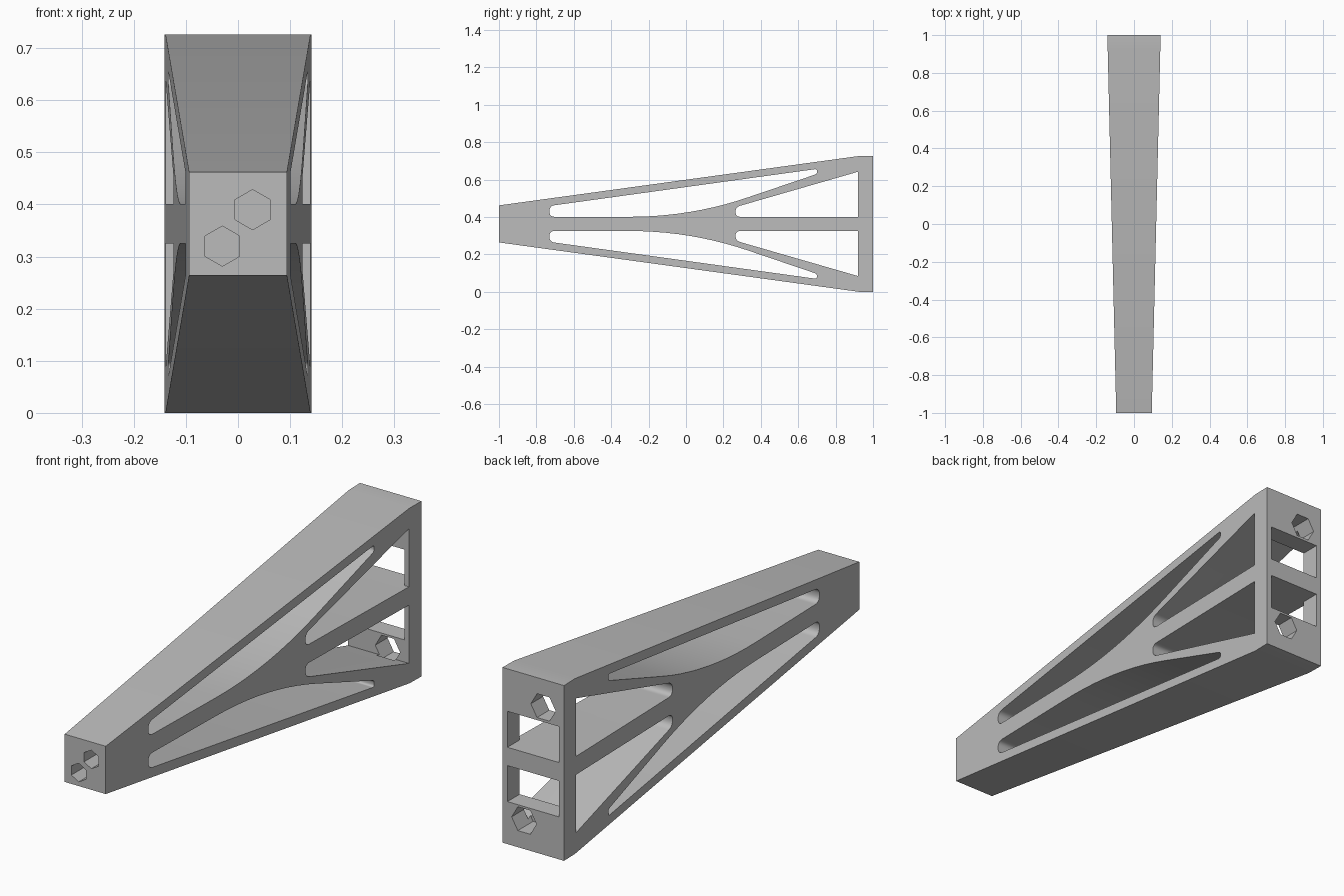
import bpy
import bmesh
import math
from mathutils import Vector, Matrix

if "Cube" in bpy.data.objects:
    bpy.data.objects.remove(bpy.data.objects["Cube"], do_unlink=True)

MID = 0.363      # height of the symmetry plane
HEIGHT = 2 * MID
BACK = 0.92      # inner face of the back plate

grey = bpy.data.materials.new("plain grey")
grey.use_nodes = True
grey.diffuse_color = (0.5, 0.5, 0.5, 1)
grey.node_tree.nodes["Principled BSDF"].inputs["Base Color"].default_value = (0.5, 0.5, 0.5, 1)


def half_width(y):
    return 0.094 + 0.0235 * (y + 1)


def rounded(corners, steps=10):
    """Round each (y, z, tangent length) corner with a short curve."""
    pts = []
    for i, (y, z, d) in enumerate(corners):
        c = Vector((y, z))
        if d == 0:
            pts.append(c)
            continue
        a = Vector(corners[i - 1][:2])
        b = Vector(corners[(i + 1) % len(corners)][:2])
        p, q = c + (a - c).normalized() * d, c + (b - c).normalized() * d
        for k in range(steps + 1):
            t = k / steps
            pts.append(p * (1 - t) ** 2 + c * 2 * t * (1 - t) + q * t * t)
    return pts


def mirrored(pts):
    return [(y, HEIGHT - z) for y, z in pts]


def prism(name, loop, offset):
    """Close a 3D loop and extrude it by the offset."""
    bm = bmesh.new()
    face = bm.faces.new([bm.verts.new(p) for p in loop])
    ext = bmesh.ops.extrude_face_region(bm, geom=[face])
    moved = [v for v in ext["geom"] if isinstance(v, bmesh.types.BMVert)]
    bmesh.ops.translate(bm, verts=moved, vec=offset)
    bmesh.ops.recalc_face_normals(bm, faces=bm.faces)
    mesh = bpy.data.meshes.new(name)
    bm.to_mesh(mesh)
    bm.free()
    mesh.materials.append(grey)
    obj = bpy.data.objects.new(name, mesh)
    bpy.context.collection.objects.link(obj)
    return obj


def side_cutter(name, pts):
    return prism(name, [(-0.3, y, z) for y, z in pts], (0.6, 0, 0))


def hex_cutter(name, x, z, radius, y, depth, turn):
    angles = [turn + k * math.pi / 3 for k in range(6)]
    loop = [(x + radius * math.cos(a), y, z + radius * math.sin(a)) for a in angles]
    return prism(name, loop, (0, depth, 0))


# Tapered body, narrow at the front
upper = [(-1, 0.462), (0.925, HEIGHT), (1, HEIGHT)]
outline = upper + mirrored(upper)[::-1]
body = prism("tapered_bracket", [(-1, y, z) for y, z in outline], (2, 0, 0))
for v in body.data.vertices:
    v.co.x *= half_width(v.co.y)

# Side windows, above and below the middle bar
long_window = rounded([(-0.73, 0.401, 0.028), (0.025, 0.401, 0.325),
                       (0.70, 0.63, 0.012), (0.70, 0.657, 0.012),
                       (-0.73, 0.459, 0.028)])
short_window = rounded([(0.265, 0.401, 0.026), (BACK, 0.401, 0),
                        (BACK, 0.642, 0), (0.265, 0.453, 0.026)])
cutters = []
for pts in (long_window, short_window):
    cutters.append(side_cutter("upper_window_cutter", pts))
    cutters.append(side_cutter("lower_window_cutter", mirrored(pts)))

# Square openings in the back plate
for low, high in ((0.401, 0.55), (0.176, 0.325)):
    loop = [(-0.118, BACK - 0.02, low), (0.118, BACK - 0.02, low),
            (0.118, BACK - 0.02, high), (-0.118, BACK - 0.02, high)]
    cutters.append(prism("back_opening_cutter", loop, (0, 0.2, 0)))

# Hexagonal holes through the back and pockets in the front
for x, z in ((-0.046, 0.61), (0.042, 0.118)):
    cutters.append(hex_cutter("back_hex_cutter", x, z, 0.057, 0.9, 0.2, 0))
for x, z in ((0.028, 0.39), (-0.03, 0.32)):
    cutters.append(hex_cutter("front_hex_cutter", x, z, 0.0385, -1.1, 0.18, math.pi / 6))

# Cut everything out of the body
bpy.ops.object.select_all(action="DESELECT")
bpy.context.view_layer.objects.active = body
body.select_set(True)
for cutter in cutters:
    cutter.hide_render = True
    mod = body.modifiers.new("cut", "BOOLEAN")
    mod.operation = "DIFFERENCE"
    mod.solver = "EXACT"
    mod.object = cutter
    bpy.ops.object.modifier_apply(modifier=mod.name)
    bpy.data.objects.remove(cutter, do_unlink=True)

bpy.ops.object.shade_smooth_by_angle(angle=math.radians(25))
